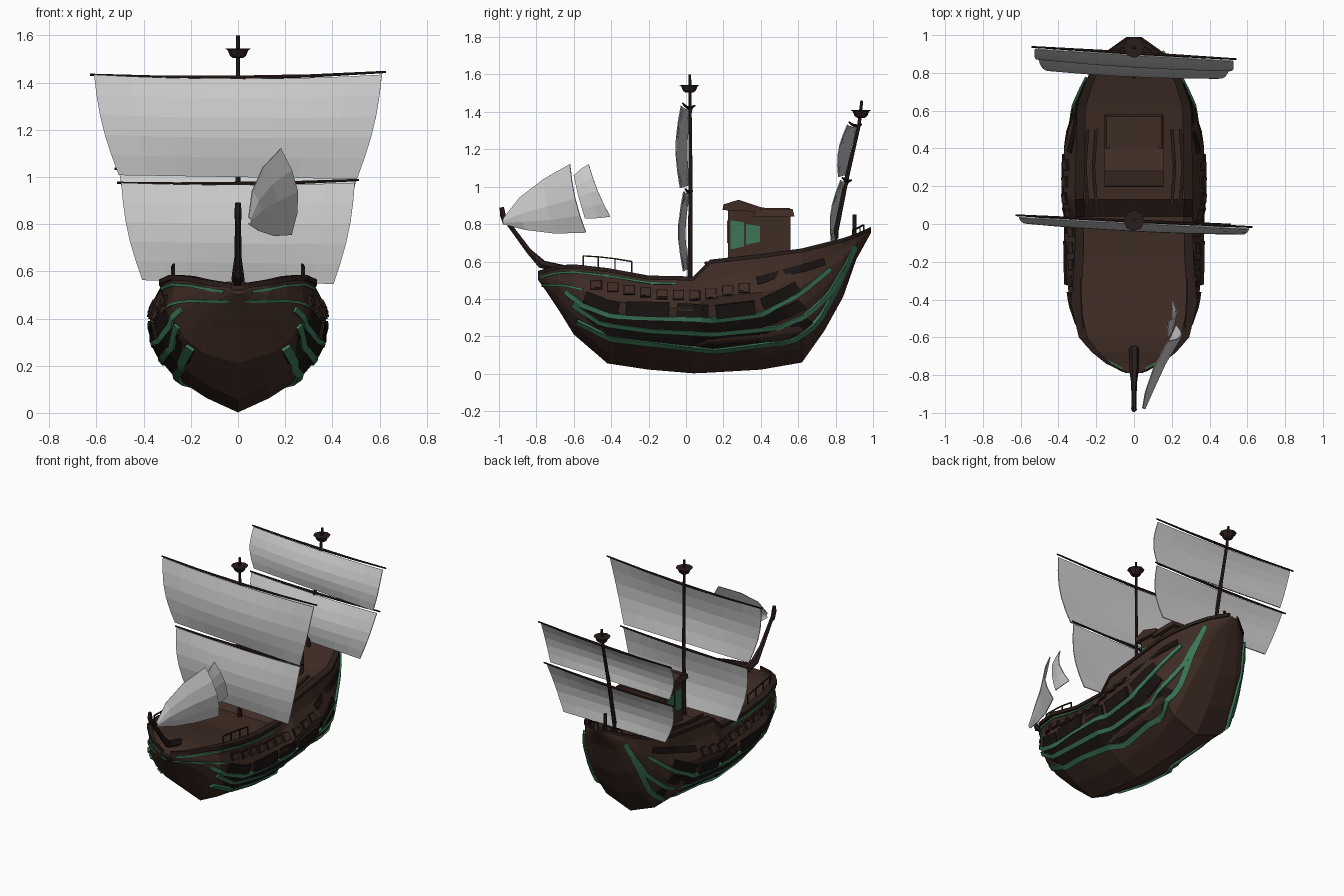
import bpy, bmesh
from math import sin, cos, pi
from mathutils import Vector as V

if "Cube" in bpy.data.objects:
    bpy.data.objects.remove(bpy.data.objects["Cube"])


def material(name, rgb):
    m = bpy.data.materials.new(name)
    m.diffuse_color = (*rgb, 1)
    m.use_nodes = True
    m.node_tree.nodes["Principled BSDF"].inputs["Base Color"].default_value = m.diffuse_color
    return m


BROWN = material("brown_wood", (0.05, 0.025, 0.018))
DARK = material("dark_wood", (0.010, 0.007, 0.006))
TRIM = material("trim_wood", (0.022, 0.012, 0.010))
GREEN = material("green_trim", (0.045, 0.18, 0.095))


def loft(name, rings, mat=None, closed=True, thick=0, mirror=False):
    """Skin a list of equal-length point rings."""
    bm = bmesh.new()
    rows = [[bm.verts.new(p) for p in r] for r in rings]
    n = len(rows[0])
    for a, b in zip(rows, rows[1:]):
        for i in range(n if closed else n - 1):
            j = (i + 1) % n
            bm.faces.new((a[i], a[j], b[j], b[i]))
    if closed:
        bm.faces.new(rows[0][::-1])
        bm.faces.new(rows[-1])
    bmesh.ops.recalc_face_normals(bm, faces=bm.faces)
    me = bpy.data.meshes.new(name)
    bm.to_mesh(me)
    bm.free()
    ob = bpy.data.objects.new(name, me)
    bpy.context.collection.objects.link(ob)
    if mat:
        me.materials.append(mat)
    if mirror:
        ob.modifiers.new("mirror", "MIRROR")
    if thick:
        s = ob.modifiers.new("cloth", "SOLIDIFY")
        s.thickness, s.offset = thick, 0
    return ob


def tube(name, pts, radii, mat=TRIM, sides=6, mirror=False):
    pts = [V(p) for p in pts]
    if not isinstance(radii, (list, tuple)):
        radii = [radii] * len(pts)
    d = (pts[-1] - pts[0]).normalized()
    a = d.orthogonal().normalized()
    b = d.cross(a)
    rings = [[p + r * (a * cos(2 * pi * k / sides) + b * sin(2 * pi * k / sides)) for k in range(sides)]
             for p, r in zip(pts, radii)]
    return loft(name, rings, mat, mirror=mirror)


def box(name, x, y0, y1, z0, z1, mat=BROWN, taper=0.0):
    def ring(xx, z, t):
        return [(-xx, y0 + t, z), (xx, y0 + t, z), (xx, y1 - t, z), (-xx, y1 - t, z)]
    return loft(name, [ring(x, z0, 0), ring(x - taper, z1, taper)], mat)


def interp(table, s):
    if s <= table[0][0]:
        return table[0][1:]
    for a, b in zip(table, table[1:]):
        if s <= b[0]:
            f = (s - a[0]) / (b[0] - a[0])
            return tuple(p + (q - p) * f for p, q in zip(a[1:], b[1:]))
    return table[-1][1:]


# Hull stations: y, keel z, sheer z, half width
ST = [(-.79, .50, .54, .03), (-.74, .43, .555, .135), (-.68, .34, .57, .21), (-.60, .21, .575, .28),
      (-.42, .055, .555, .34), (-.2, .022, .515, .365), (.04, .002, .51, .37), (.13, .006, .60, .375),
      (.4, .022, .63, .37), (.62, .06, .66, .32), (.74, .23, .69, .265), (.84, .41, .715, .21),
      (.91, .61, .74, .15), (.99, .755, .775, .03)]
TOP = [(-.6, 1.0), (-.42, .95), (-.2, .83), (.1, .80), (.5, .80), (.75, .86), (.95, .85)]
TS = [0, .12, .28, .5, .68, .85, 1]


def width(y, t):
    w = interp(ST, y)[2]
    top = interp(TOP, y)[0]
    f = interp([(0, 0), (.12, .36), (.28, .70), (.5, .94), (.68, 1), (.85, .5 * top + .46), (1, top)], t)[0]
    blunt = max(0, min(1, (y - .5) / .15)) * .6 + max(0, min(1, (-.4 - y) / .2)) * .35
    return w * (f ** (1 - blunt) if f < 1 else f)


def hull_x(y, z):
    k, s, _ = interp(ST, y)
    return width(y, max(0, min(1, (z - k) / (s - k))))


def strip(name, path, h, mat, out=.008, y0=None, y1=None, step=.045):
    """Raised band that hugs the hull along a (y, z) path, on both sides."""
    y0 = path[0][0] if y0 is None else y0
    y1 = path[-1][0] if y1 is None else y1
    n = max(1, round((y1 - y0) / step))
    rings = []
    for i in range(n + 1):
        y = y0 + (y1 - y0) * i / n
        z = interp(path, y)[0]
        dz = (interp(path, y + .01)[0] - interp(path, y - .01)[0]) / .02
        side = V((-dz, 1)).normalized() * h
        ring = []
        for sg, o in ((-1, out), (1, out), (1, -.012), (-1, -.012)):
            yy, zz = y + sg * side.x, z + sg * side.y
            x, e = hull_x(yy, zz), .02
            nrm = V((1, -(hull_x(yy + e, zz) - hull_x(yy - e, zz)) / (2 * e),
                     -(hull_x(yy, zz + e) - hull_x(yy, zz - e)) / (2 * e))).normalized()
            p = V((x, yy, zz)) + nrm * o
            p.x = max(p.x, 0)
            ring.append(p)
        rings.append(ring)
    return loft(name, rings, mat, mirror=True)


# Hull with bulwark and deck in one loft
rings = []
for y, k, s, w in ST:
    half = [(width(y, t), k + (s - k) * t) for t in TS]
    tw, dz = half[-1][0], min(.03, (s - k) * .5)
    half += [(tw * .9, s), (tw * .88, s - dz)]
    rings.append([(x, y, z) for x, z in half] + [(-x, y, z) for x, z in half[:0:-1]])
loft("hull", rings, BROWN)

# Rail cap along the sheer
rail = []
for y, k, s, w in ST:
    x = width(y, 1)
    rail.append([(x + .012, y, s - .012), (x + .012, y, s + .01), (x * .88, y, s + .01), (x * .88, y, s - .012)])
loft("sheer_rail", rail, TRIM, mirror=True)

# Green wales and dark planking between them
A = [(-.64, .44), (-.55, .37), (-.4, .31), (-.2, .30), (.15, .29), (.4, .32), (.6, .42), (.77, .56)]
B = [(-.60, .37), (-.45, .27), (-.2, .235), (.15, .215), (.5, .25), (.64, .31), (.76, .42), (.86, .59)]
C = [(-.58, .28), (-.4, .19), (.15, .125), (.58, .18), (.70, .27), (.80, .45), (.9, .68)]
for nm, path in (("upper", A), ("middle", B), ("lower", C)):
    strip(nm + "_wale", path, .011, GREEN, .014)
strip("bow_wale", [(-.765, .475), (-.66, .475), (-.55, .45)], .006, GREEN)
strip("sheer_trim", [(y, s - .03) for y, k, s, w in ST[:7]], .006, GREEN, y0=-.775, y1=-.05)


def between(P, Q, f):
    return [(y, z + (interp(Q, y)[0] - z) * f) for y, z in P]


above = [(y, z + .042) for y, z in A]
for i, (a, b) in enumerate([(-.54, -.36), (-.32, -.09), (-.05, .12), (.16, .37), (.41, .60)]):
    strip(f"upper_plank_{i}", above, .034, DARK, .02 if i in (1, 3) else .01, a, b)
    strip(f"middle_plank_{i}", between(A, B, .5), .03, DARK, .012, a - .02, b + .02)
strip("lower_planking", between(B, C, .5), .04, DARK, .006, -.55, .66)
strip("stern_panel", [(.36, .49), (.78, .61)], .02, DARK, .008, .38, .74)
for i in range(10):
    y = -.51 + i * .088
    z = interp([(-.5, .475), (-.2, .425), (.05, .415), (.3, .46)], y)[0]
    strip(f"gunport_frame_{i}", [(y, z), (y + .06, z)], .025, TRIM, .010)
    strip(f"gunport_lid_{i}", [(y + .007, z), (y + .053, z)], .018, BROWN, .014)

# Cabin: tall front room, lower rear room, roofs, windows
box("cabin_front", .13, .225, .42, .58, .89)
box("cabin_rear", .125, .40, .56, .58, .85)
loft("front_roof", [[(x, .195, .875), (x, .20, .905), (x, .28, .93), (x, .40, .89), (x, .40, .865)]
                    for x in (-.155, .155)], BROWN)
box("rear_roof", .155, .36, .58, .84, .88, BROWN, .01)
box("roof_hatch", .13, .40, .555, .875, .886, BROWN)
for s in (-1, 1):
    for i, (a, b, lo, hi) in enumerate([(.238, .31, .665, .82), (.322, .395, .69, .80)]):
        loft(f"cabin_window_{i}_{s}", [[(x, a, lo), (x, b, lo + .015), (x, b, hi - .01), (x, a, hi)]
                                      for x in (s * .12, s * .136)], GREEN)
box("front_window", .09, .218, .24, .70, .82, GREEN)

# Railings at bow and stern
def railing(name, pts, h, r=.005):
    tops = [V(p) + V((0, 0, h)) for p in pts]
    for i, (p, q) in enumerate(zip(pts, tops)):
        tube(f"{name}_post_{i}", [p, q], r, TRIM, 4, True)
        if i:
            tube(f"{name}_bar_{i}", [tops[i - 1], q], r, TRIM, 4, True)


railing("bow_railing", [(.27, -.55, .56), (.275, -.47, .555), (.28, -.38, .545), (.28, -.29, .53)], .07)
railing("stern_railing", [(.12, .89, .71), (.07, .93, .73), (.02, .95, .74)], .055)
tube("stern_post", [(0, .90, .72), (0, .90, .85)], .011)
for i, x in enumerate((.20, .245)):
    tube(f"quarterdeck_rail_{i}", [(x, .1, .59), (x + .015, .3, .61), (x, .5, .635)], .012, TRIM, 4, True)

# Masts, crow's nests, bowsprit
def crows_nest(name, x, y, z):
    tube(name, [(x, y, z - .03), (x, y, z - .02), (x, y, z + .004), (x, y, z + .012)],
         [.02, .034, .044, .056], TRIM, 8)


tube("main_mast", [(0, .02, .48), (0, .025, 1.0), (0, .02, 1.6)], [.014, .011, .008])
crows_nest("main_nest", 0, .018, 1.533)
tube("mizzen_mast", [(0, .785, .68), (0, .82, .85), (0, .86, 1.05), (0, .925, 1.33), (0, .94, 1.46)],
     [.014, .013, .012, .010, .008])
crows_nest("mizzen_nest", 0, .935, 1.398)
tube("bowsprit", [(0, -.66, .56), (0, -.77, .585), (0, -.84, .655), (0, -.97, .83)], [.028, .026, .016, .012])
tube("bowsprit_tip", [(0, -.965, .80), (0, -.98, .85), (0, -.985, .89)], [.013, .016, .012])

# Square sails with their yards
def square_sail(name, top, bottom, bulge, yaw, lift):
    (yt, zt, wt), (yb, zb, wb) = top, bottom
    rows = []
    for j in range(6):
        v = j / 5
        hw = wt + (wb - wt) * v + .018 * sin(pi * v)
        row = []
        for i in range(9):
            u = i / 4 - 1
            y = yt + (yb - yt) * v + yaw * u * hw - bulge * sin(pi * v) * (1 - .35 * u * u)
            z = zt + (zb - zt) * v + lift * u * u * (1 - v) - .008 * u * v
            row.append((u * hw, y, z))
        rows.append(row)
    loft(name + "_sail", rows, None, False, .006)
    w = wt + .018
    us = [-1, -.5, 0, .5, 1]
    tube(name + "_yard", [(u * w, yt + .01 + yaw * u * w, zt + .006 + lift * u * u + .006 * u) for u in us],
         [.005, .007, .009, .007, .005])


square_sail("main_upper", (.005, 1.415, .61), (-.005, 1.00, .505), .038, -.05, .018)
square_sail("main_lower", (.005, .965, .495), (0, .555, .405), .038, -.035, .01)
square_sail("mizzen_upper", (.895, 1.32, .525), (.845, 1.06, .485), .035, -.06, .012)
square_sail("mizzen_lower", (.85, 1.025, .505), (.795, .715, .41), .038, -.045, .01)

# Two overlapping jibs, each given by top and bottom edge points
def jib(name, edges, bulge):
    rows = []
    for i, (t, b) in enumerate(edges):
        amt = bulge * (i + 1) / len(edges)
        rows.append([V(t).lerp(V(b), k / 4) + V((amt, -amt * .3, 0)) * sin(pi * k / 4) for k in range(5)])
    loft(name, rows, None, False, .006)


jib("front_jib", [((.045, -.975, .83), (.045, -.975, .80)), ((.06, -.89, .94), (.09, -.86, .77)),
                  ((.105, -.76, 1.04), (.15, -.70, .75)), ((.18, -.62, 1.12), (.225, -.535, .755))], .05)
jib("rear_jib", [((.175, -.60, 1.06), (.20, -.54, .83)), ((.178, -.56, 1.095), (.205, -.47, .832)),
                 ((.18, -.52, 1.12), (.20, -.405, .84))], .035)
